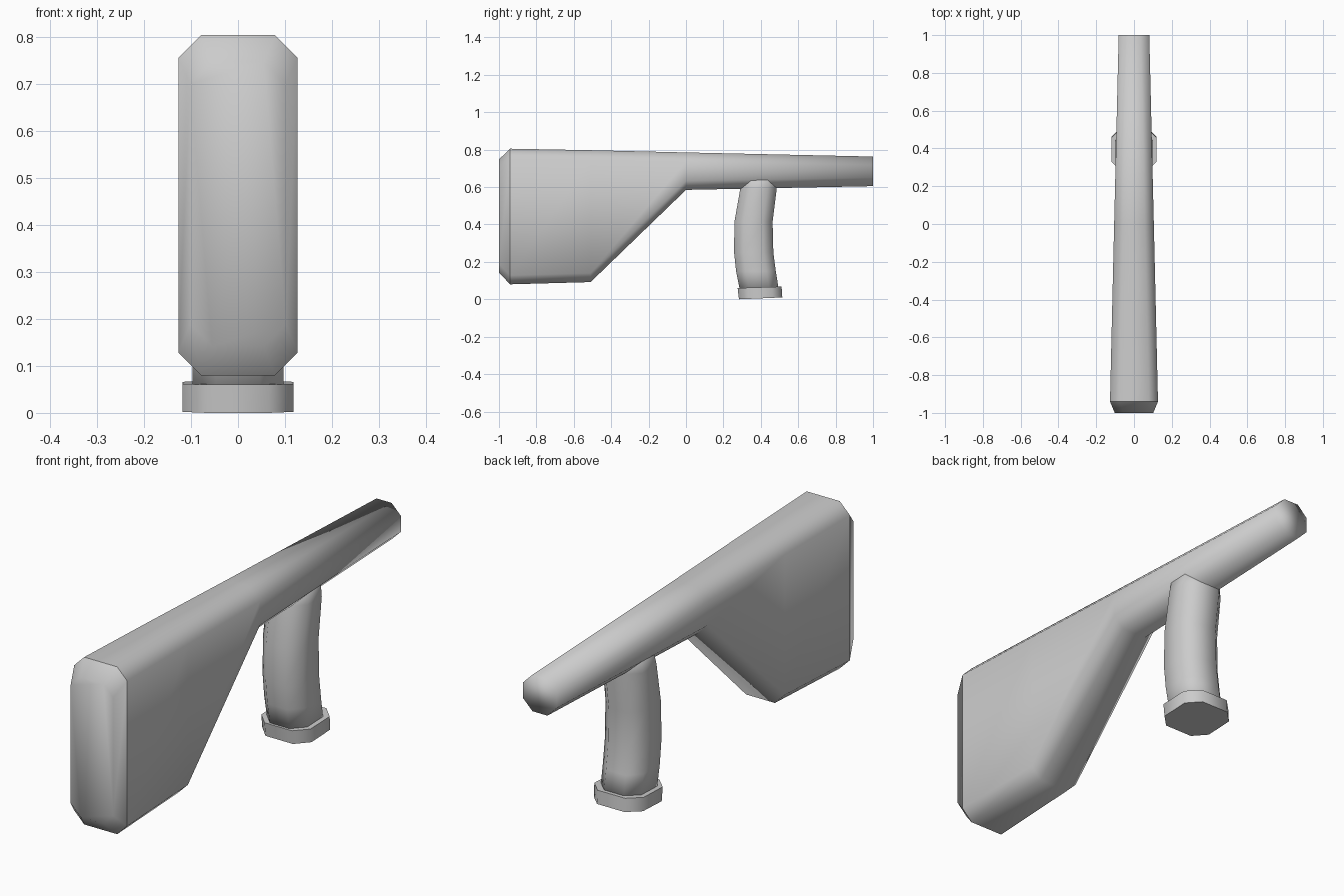
import bpy
import bmesh
from mathutils import Vector

if "Cube" in bpy.data.objects:
    bpy.data.objects.remove(bpy.data.objects["Cube"])


def octagon(hw, p0, p1, cut):
    """Chamfered rectangle spanned by x (+-hw) and the line p0-p1 in the yz plane."""
    a, b = Vector((0, *p0)), Vector((0, *p1))
    length = (b - a).length
    d = (b - a) / length
    pts = [(hw - cut, 0), (hw, cut), (hw, length - cut), (hw - cut, length)]
    pts += [(-x, t) for x, t in reversed(pts)]
    return [a + d * t + Vector((x, 0, 0)) for x, t in pts]


def loft(name, sections, sharp_rings=()):
    """Closed smooth tube through octagon sections, creased at the given rings."""
    bm = bmesh.new()
    rings = [[bm.verts.new(p) for p in octagon(*s)] for s in sections]
    for r, s in zip(rings, rings[1:]):
        for i in range(8):
            j = (i + 1) % 8
            bm.faces.new((r[i], r[j], s[j], s[i]))
    bm.faces.new(rings[0])
    bm.faces.new(rings[-1])
    bmesh.ops.recalc_face_normals(bm, faces=bm.faces)
    for f in bm.faces:
        f.smooth = True
    for k in sharp_rings:
        for i in range(8):
            bm.edges.get((rings[k][i], rings[k][(i + 1) % 8])).smooth = False
    mesh = bpy.data.meshes.new(name)
    bm.to_mesh(mesh)
    bm.free()
    obj = bpy.data.objects.new(name, mesh)
    bpy.context.collection.objects.link(obj)
    return obj


# Body: deep butt end tapering into a slim tube; (y, bottom, top, half width, chamfer)
body = [(-1.0, 0.142, 0.748, 0.102, 0.047),
        (-0.94, 0.08, 0.805, 0.127, 0.048),
        (-0.51, 0.092, 0.797, 0.117, 0.048),
        (0.0, 0.585, 0.785, 0.105, 0.048),
        (1.0, 0.605, 0.763, 0.081, 0.045)]
loft("body", [(hw, (y, lo), (y, hi), c) for y, lo, hi, hw, c in body], (1,))

# Grip: bowed octagonal column; (z, front y, back y, half width)
grip = [(0.04, 0.29, 0.498, 0.097),
        (0.15, 0.268, 0.48, 0.097),
        (0.25, 0.257, 0.467, 0.097),
        (0.415, 0.259, 0.463, 0.097),
        (0.59, 0.29, 0.485, 0.097),
        (0.67, 0.305, 0.485, 0.09)]
loft("grip", [(hw, (y0, z), (y1, z), 0.05) for z, y0, y1, hw in grip])

# Slightly tilted foot under the grip
loft("grip_base", [(0.118, (0.283, 0.0), (0.515, 0.01), 0.052),
                   (0.118, (0.276, 0.06), (0.511, 0.068), 0.052)], (0, 1))
